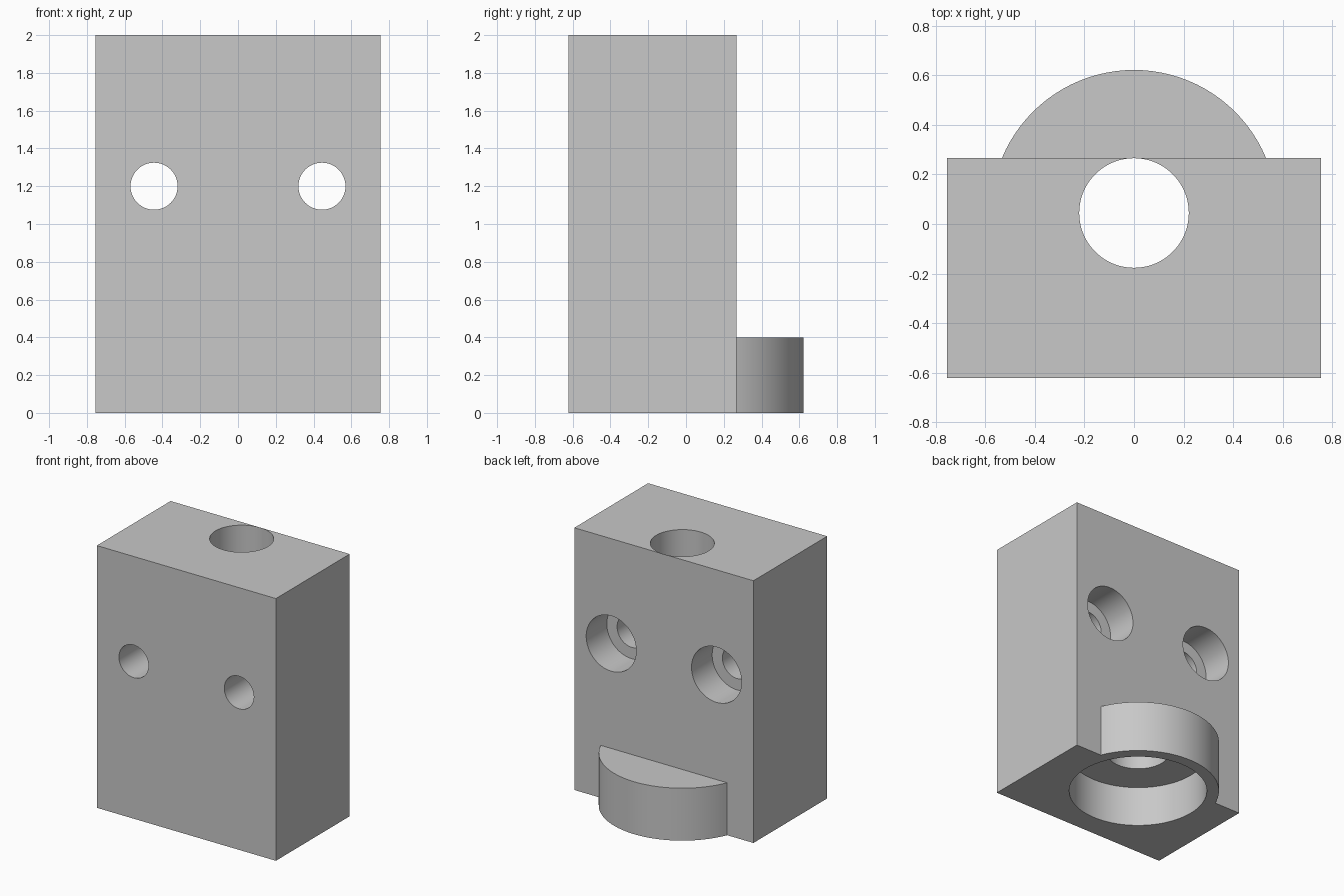
import bpy
import math

# Remove the default object
old = bpy.data.objects.get("Cube")
if old:
    bpy.data.objects.remove(old, do_unlink=True)

U = 2 / 45             # one design unit; the block is 34 x 20 x 45 units
WIDTH, DEPTH, HEIGHT = 34 * U, 20 * U, 45 * U
FRONT_Y = -14 * U
BACK_Y = FRONT_Y + DEPTH
BORE_Y = 1 * U         # axis shared by the bore, bearing seat and boss
OVER = 0.1             # how far cutters reach past a surface

grey = bpy.data.materials.new("plain_grey")
grey.use_nodes = True
colour = (0.58, 0.58, 0.58, 1)
grey.diffuse_color = colour
grey.node_tree.nodes["Principled BSDF"].inputs["Base Color"].default_value = colour


def cylinder(name, radius, start, end, axis="Z", x=0, other=0):
    """Cylinder from start to end along an axis; other is y (Z axis) or z (Y axis)."""
    mid = (start + end) / 2
    upright = axis == "Z"
    bpy.ops.mesh.primitive_cylinder_add(
        vertices=96, radius=radius, depth=end - start,
        location=(x, other, mid) if upright else (x, mid, other),
        rotation=(0, 0, 0) if upright else (math.pi / 2, 0, 0))
    obj = bpy.context.object
    obj.name = name
    obj.data.materials.append(grey)
    return obj


def combine(target, tool, operation):
    """Apply an exact boolean and discard the tool."""
    tool.hide_render = True
    mod = target.modifiers.new(tool.name, "BOOLEAN")
    mod.operation = operation
    mod.solver = "EXACT"
    mod.object = tool
    bpy.context.view_layer.objects.active = target
    bpy.ops.object.modifier_apply(modifier=mod.name)
    bpy.data.objects.remove(tool, do_unlink=True)


# Main block
bpy.ops.mesh.primitive_cube_add(size=1, location=(0, (FRONT_Y + BACK_Y) / 2, HEIGHT / 2))
block = bpy.context.object
block.name = "mounting_block"
block.scale = (WIDTH, DEPTH, HEIGHT)
bpy.ops.object.transform_apply(location=True, rotation=True, scale=True)
block.data.materials.append(grey)

# Rounded boss at the foot of the back
combine(block, cylinder("boss", 13 * U, 0, 9 * U, other=BORE_Y), "UNION")

# Vertical bore, just inside the back face, and the bearing seat below
combine(block, cylinder("bore", 4.98 * U, -OVER, HEIGHT + OVER, other=BORE_Y), "DIFFERENCE")
combine(block, cylinder("bearing_seat", 11.05 * U, -OVER, 7 * U, other=BORE_Y), "DIFFERENCE")

# Screw holes with wide recesses from the back
for side in (-1, 1):
    place = dict(axis="Y", x=side * 10 * U, other=27 * U)
    combine(block, cylinder("screw_hole", 2.8 * U, FRONT_Y - OVER, BACK_Y + OVER, **place), "DIFFERENCE")
    combine(block, cylinder("screw_recess", 4.75 * U, BACK_Y - 5.6 * U, BACK_Y + OVER, **place), "DIFFERENCE")

# Smooth the round walls, keep the edges crisp
bpy.ops.object.select_all(action="DESELECT")
block.select_set(True)
bpy.context.view_layer.objects.active = block
bpy.ops.object.shade_smooth_by_angle(angle=math.radians(25))
